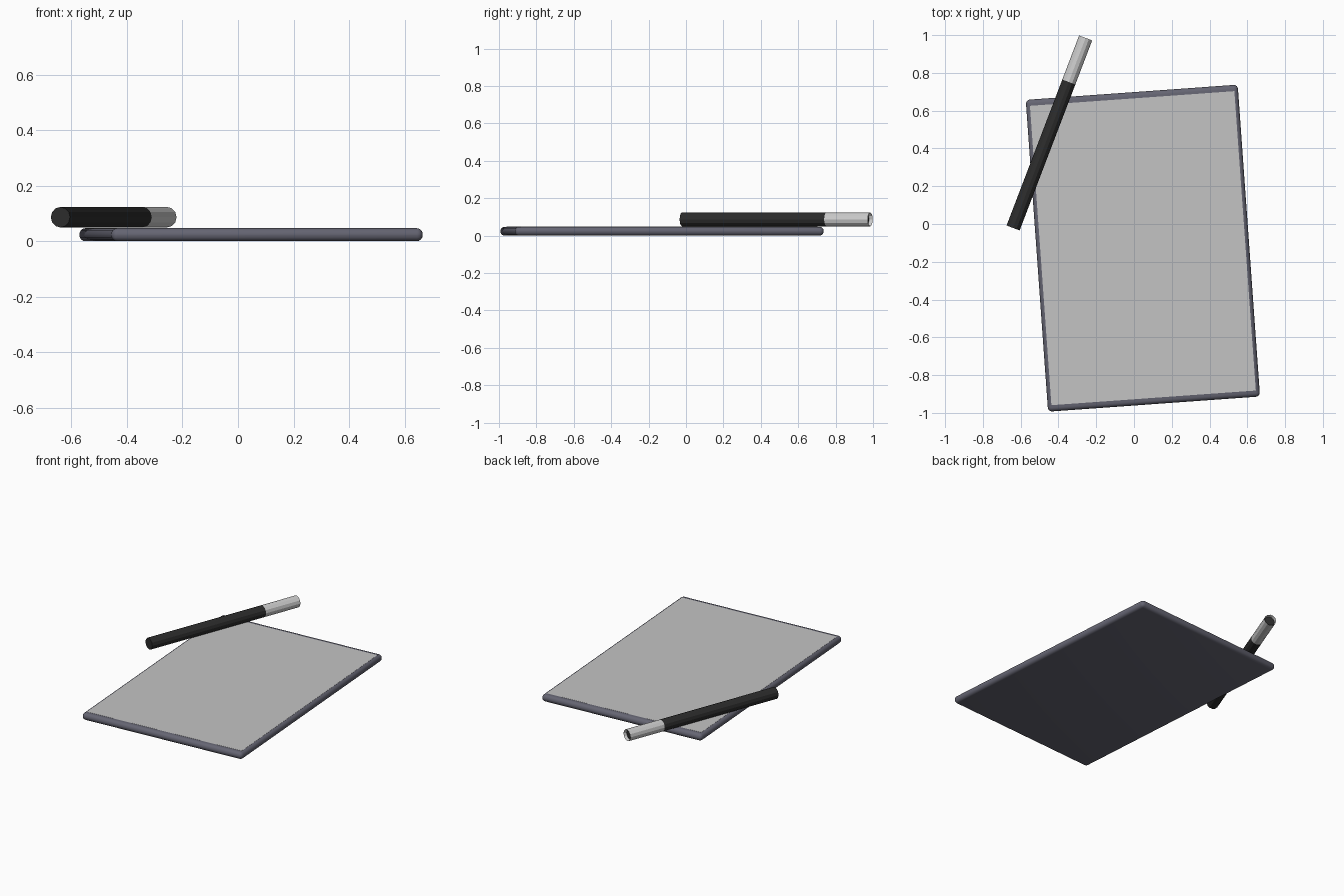
import bpy
import bmesh
from math import radians
from mathutils import Matrix, Vector

cube = bpy.data.objects.get("Cube")
if cube:
    bpy.data.objects.remove(cube, do_unlink=True)


def material(name, r, g, b):
    mat = bpy.data.materials.new(name)
    mat.use_nodes = True
    mat.diffuse_color = (r, g, b, 1)
    mat.node_tree.nodes["Principled BSDF"].inputs["Base Color"].default_value = (r, g, b, 1)
    return mat


slate = material("slate casing", 0.13, 0.13, 0.17)
screen_grey = material("screen grey", 0.55, 0.55, 0.55)
black = material("pen black", 0.025, 0.025, 0.025)
silver = material("pen silver", 0.6, 0.6, 0.6)


def add_object(name, bm, matrix, *mats):
    mesh = bpy.data.meshes.new(name)
    bm.to_mesh(mesh)
    bm.free()
    for mat in mats:
        mesh.materials.append(mat)
    obj = bpy.data.objects.new(name, mesh)
    bpy.context.collection.objects.link(obj)
    obj.matrix_world = matrix
    return obj


def box(width, length, height):
    bm = bmesh.new()
    bmesh.ops.create_cube(bm, size=1)
    bmesh.ops.scale(bm, vec=(width, length, height), verts=bm.verts)
    return bm


# Tablet: rounded casing with a thin screen plate on top
WIDTH, LENGTH, THICK = 1.125, 1.655, 0.047
turn = Matrix.Rotation(radians(4.1), 4, "Z")
place = Matrix.Translation((0.047, -0.128, THICK / 2)) @ turn

bm = box(WIDTH, LENGTH, THICK)
bmesh.ops.bevel(bm, geom=bm.edges[:], offset=0.022, segments=4,
                profile=0.5, affect="EDGES")
casing = add_object("tablet_casing", bm, place, slate)
bpy.context.view_layer.objects.active = casing
casing.select_set(True)
bpy.ops.object.shade_smooth_by_angle(angle=radians(40))
casing.select_set(False)

bm = box(WIDTH - 0.04, LENGTH - 0.066, 0.003)
add_object("tablet_screen", bm,
           place @ Matrix.Translation((0, 0, THICK / 2 - 0.001)), screen_grey)

# Pen: faceted barrel and open-ended cap lying across the corner
RADIUS, SIDES = 0.037, 12
tail = Vector((-0.64, -0.021, 0.0865))
tip = Vector((-0.256, 0.985, 0.0865))
joint = tail.lerp(tip, 0.768)
aim = (tip - tail).to_track_quat("Z", "Y").to_matrix().to_4x4()


def rod(start, end):
    bm = bmesh.new()
    bmesh.ops.create_cone(bm, cap_ends=True, segments=SIDES, radius1=RADIUS,
                          radius2=RADIUS, depth=(end - start).length)
    return bm, Matrix.Translation((start + end) / 2) @ aim


bm, where = rod(tail, joint)
add_object("pen_barrel", bm, where, black)

bm, where = rod(joint, tip)
end_face = max(bm.faces, key=lambda f: f.calc_center_median().z)
bmesh.ops.inset_region(bm, faces=[end_face], thickness=0.004)
bmesh.ops.translate(bm, verts=end_face.verts, vec=(0, 0, -0.02))
end_face.material_index = 1
add_object("pen_cap", bm, where, silver, black)
